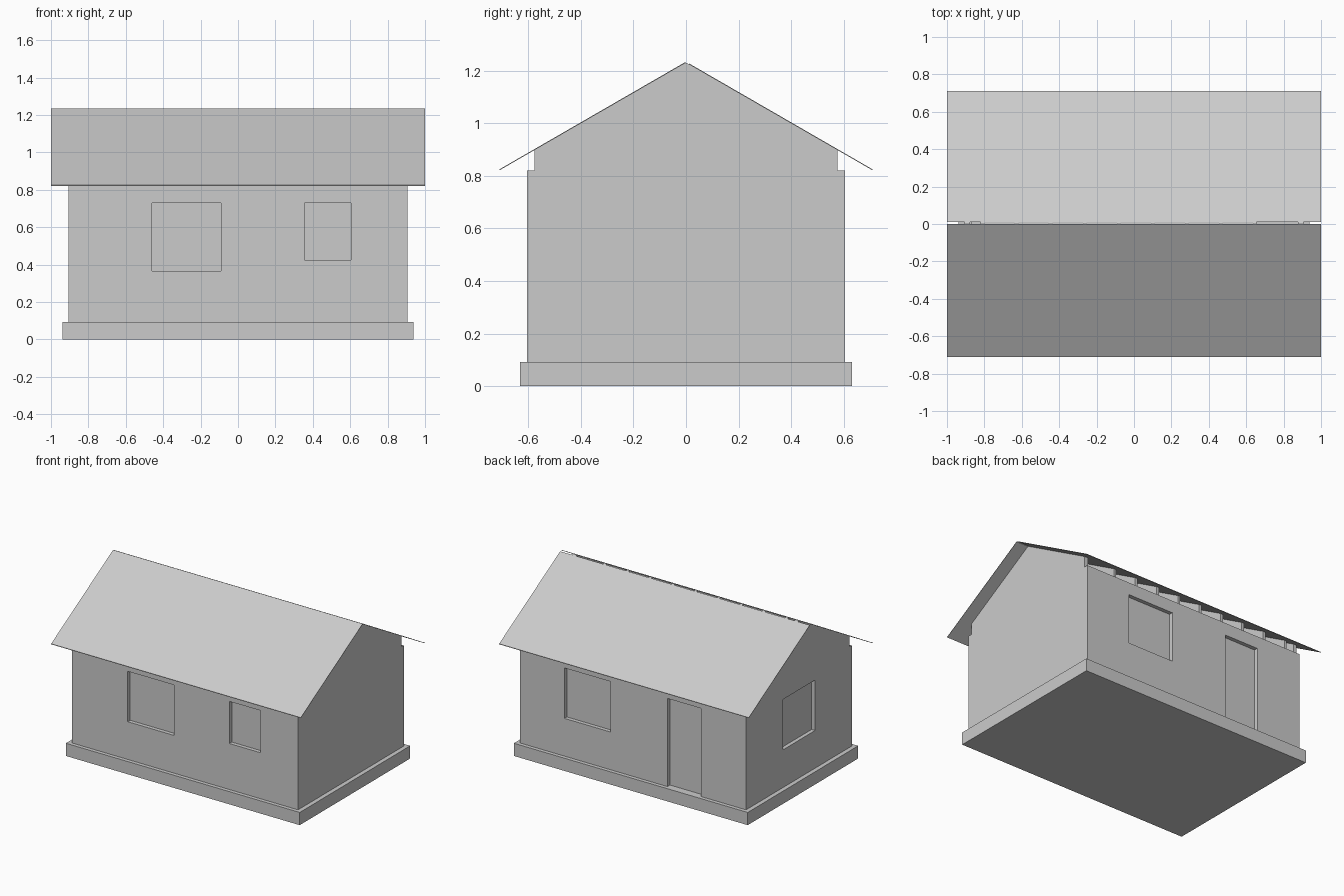
import bpy

if "Cube" in bpy.data.objects:
    bpy.data.objects.remove(bpy.data.objects["Cube"])


def mesh_obj(name, verts, faces):
    me = bpy.data.meshes.new(name)
    me.from_pydata(verts, [], faces)
    ob = bpy.data.objects.new(name, me)
    bpy.context.collection.objects.link(ob)
    return ob


def prism(name, profile, x0, x1):
    """Extrude a counter-clockwise (y, z) profile from x0 to x1."""
    n = len(profile)
    verts = [(x, y, z) for x in (x0, x1) for y, z in profile]
    faces = [tuple(reversed(range(n))), tuple(range(n, 2 * n))]
    faces += [(i, (i + 1) % n, n + (i + 1) % n, n + i) for i in range(n)]
    return mesh_obj(name, verts, faces)


def box(name, x0, x1, y0, y1, z0, z1):
    return prism(name, [(y0, z0), (y1, z0), (y1, z1), (y0, z1)], x0, x1)


def cut(target, cutter):
    m = target.modifiers.new("cut", 'BOOLEAN')
    m.operation = 'DIFFERENCE'
    m.solver = 'EXACT'
    m.object = cutter
    cutter.hide_render = True
    cutter.hide_viewport = True
    cutter.display_type = 'WIRE'


X, Y = 0.905, 0.605          # outer wall half sizes
T = 0.028                    # wall thickness
IX, IY = X - T, Y - T
BASE, PLATE = 0.092, 0.82    # plinth top, wall top
RIDGE, SLOPE = 1.235, 0.577


def roof_z(y, drop=0.0):
    return RIDGE - drop - SLOPE * abs(y)


# Plinth
box("plinth", -0.937, 0.937, -0.632, 0.632, 0, BASE)

# Wall shell: gable outline with stepped eaves, hollowed out
shell = [(-Y, BASE), (Y, BASE), (Y, PLATE), (IY, PLATE), (IY, roof_z(IY, 0.004)),
         (0, roof_z(0, 0.004)), (-IY, roof_z(IY, 0.004)), (-IY, PLATE), (-Y, PLATE)]
walls = prism("walls", shell, -X, X)
hollow = [(-IY, 0.03), (IY, 0.03), (IY, PLATE), (0.8, PLATE), (0.8, 1.5),
          (-0.8, 1.5), (-0.8, PLATE), (-IY, PLATE)]
cut(walls, prism("interior_cutter", hollow, -IX, IX))

# Openings in the long walls: name, side, x0, x1, z0, z1
for name, s, x0, x1, z0, z1 in [
        ("front_large_window", -1, -0.46, -0.09, 0.365, 0.73),
        ("front_small_window", -1, 0.355, 0.605, 0.425, 0.73),
        ("back_window", 1, 0.18, 0.55, 0.365, 0.73),
        ("back_door", 1, -0.545, -0.275, BASE, 0.73)]:
    ya, yb = sorted((s * (IY - 0.02), s * (Y + 0.05)))
    low = z0 - 0.02 if z0 == BASE else z0
    cut(walls, box(name + "_cutter", x0, x1, ya, yb, low, z1))
    pa, pb = sorted((s * (IY - 0.008), s * (IY - 0.001)))
    box(name + "_panel", x0 - 0.01, x1 + 0.01, pa, pb, max(z0 - 0.01, BASE), z1 + 0.01)

# Left gable window
cut(walls, box("left_window_cutter", -X - 0.05, -IX + 0.02, -0.185, 0.185, 0.365, 0.73))
box("left_window_panel", -IX + 0.001, -IX + 0.008, -0.195, 0.195, 0.355, 0.74)

# Rafters
for i in range(9):
    x = -0.81 + i * 0.182
    rafter = [(-IY, PLATE), (0, PLATE + SLOPE * IY), (IY, PLATE),
              (IY, roof_z(IY, 0.004)), (0, roof_z(0, 0.004)), (-IY, roof_z(IY, 0.004))]
    prism(f"rafter_{i + 1}", rafter, x - 0.01, x + 0.01)

# Ridge beam
box("ridge_beam", -0.82, 0.656, -0.01, 0.01, 1.16, 1.222)

# Thin roof slopes with a narrow slot along the ridge
TH = 0.004
for name, a, b in (("front_roof", -0.71, -0.001), ("back_roof", 0.012, 0.71)):
    prism(name, [(a, roof_z(a, TH)), (b, roof_z(b, TH)), (b, roof_z(b)), (a, roof_z(a))], -1, 1)
